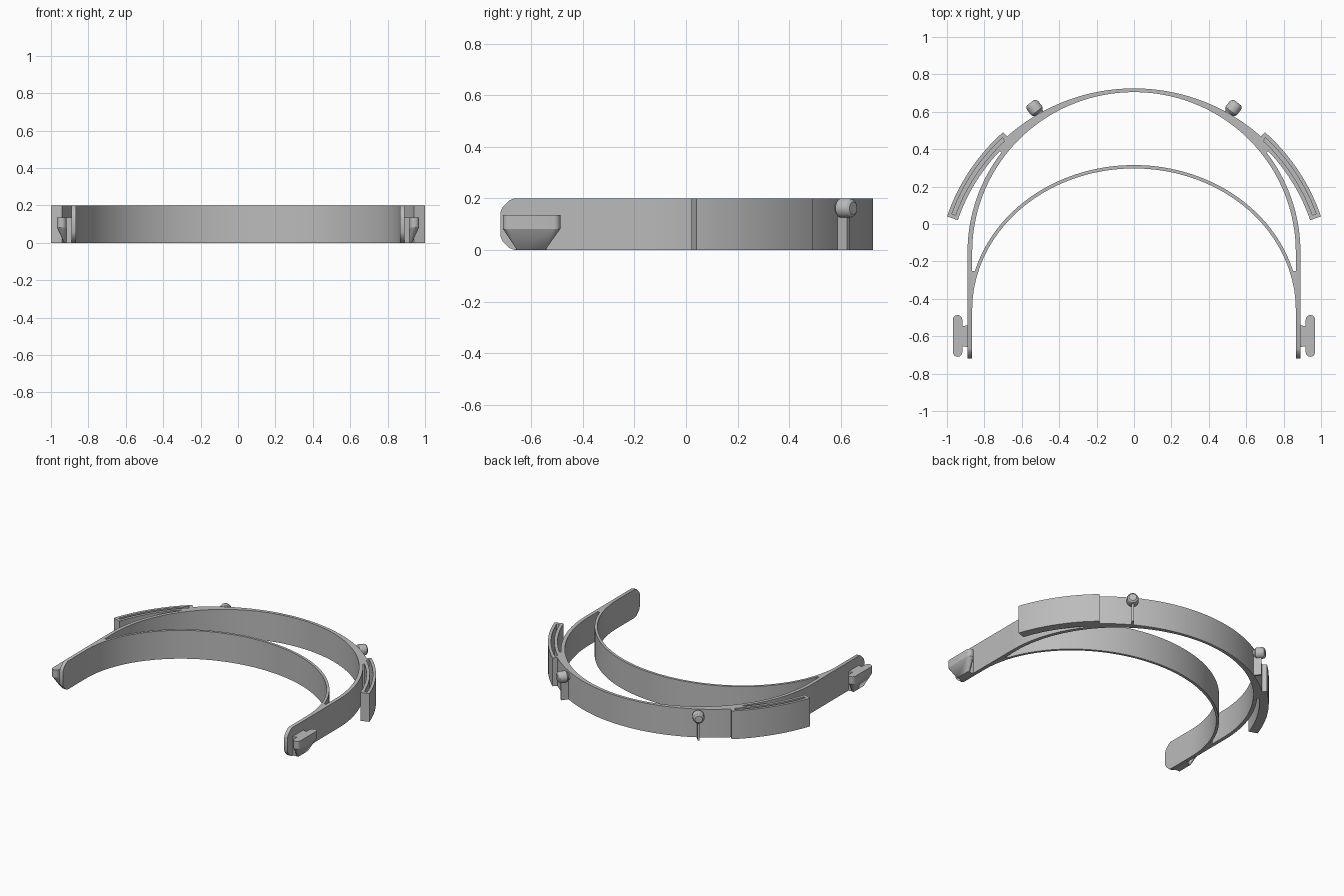
import bpy, bmesh, math
from math import sin, cos, radians
from mathutils import Vector, Matrix

H = 0.2                          # band height
C = Vector((0, -0.30))           # centre of the outer arc
old = bpy.data.objects.get("Cube")
if old:
    bpy.data.objects.remove(old, do_unlink=True)

grey = bpy.data.materials.new("plain grey")
grey.use_nodes = True
grey.diffuse_color = (0.5, 0.5, 0.5, 1)
grey.node_tree.nodes["Principled BSDF"].inputs["Base Color"].default_value = grey.diffuse_color


def finish(bm, name, mirror=False):
    bmesh.ops.remove_doubles(bm, verts=bm.verts, dist=1e-5)
    bmesh.ops.recalc_face_normals(bm, faces=bm.faces)
    me = bpy.data.meshes.new(name)
    bm.to_mesh(me)
    bm.free()
    me.materials.append(grey)
    ob = bpy.data.objects.new(name, me)
    bpy.context.collection.objects.link(ob)
    bpy.ops.object.select_all(action='DESELECT')
    ob.select_set(True)
    bpy.context.view_layer.objects.active = ob
    bpy.ops.object.shade_smooth_by_angle(angle=radians(30))
    if mirror:
        mod = ob.modifiers.new("Mirror", 'MIRROR')
        mod.use_mirror_merge = False
    return ob


def extrude(bm, faces, vec):
    res = bmesh.ops.extrude_face_region(bm, geom=faces)["geom"]
    bmesh.ops.translate(bm, vec=vec, verts=[g for g in res if isinstance(g, bmesh.types.BMVert)])
    return [g for g in res if isinstance(g, bmesh.types.BMFace)]


def strip(name, inner, outer, mirror=False):
    """Upright band between two plan curves."""
    bm = bmesh.new()
    a = [bm.verts.new((p[0], p[1], 0)) for p in inner]
    b = [bm.verts.new((p[0], p[1], 0)) for p in outer]
    faces = [bm.faces.new((a[i], b[i], b[i + 1], a[i + 1])) for i in range(len(a) - 1)]
    extrude(bm, faces, (0, 0, H))
    return finish(bm, name, mirror)


def prism(name, pts, vec, mirror=False):
    bm = bmesh.new()
    extrude(bm, [bm.faces.new([bm.verts.new(p) for p in pts])], vec)
    return finish(bm, name, mirror)


def ellipse(a, b, cy, t0, t1, n):
    ts = [radians(t0 + (t1 - t0) * i / n) for i in range(n + 1)]
    return [Vector((a * cos(t), cy + b * sin(t))) for t in ts]


def onto_circle(pts, r):
    return [C + (p - C).normalized() * r for p in pts]


# Outer front arc, thickening towards the sides
inner = ellipse(0.865, 0.855, -0.15, 40.5, 139.5, 72)
strip("outer_arc", inner, onto_circle(inner, 1.025))

# Bridge joining the arc, the side arm and the wing
inner = ellipse(0.865, 0.855, -0.15, 37, 42, 6)
strip("wing_bridge", inner, onto_circle(inner, 1.0), True)

# Curved side arm
strip("side_arm", ellipse(0.865, 0.855, -0.15, 0, 48, 32),
      ellipse(0.89, 0.88, -0.15, 0, 48, 32), True)

# Straight temple plate with clipped front corners
profile = [(-0.15, 0), (-0.665, 0), (-0.685, 0.008), (-0.712, 0.035), (-0.72, 0.055),
           (-0.72, 0.145), (-0.712, 0.165), (-0.685, 0.192), (-0.665, H), (-0.15, H)]
prism("temple_plate", [(0.865, y, z) for y, z in profile], (0.025, 0, 0), True)

# Inner forehead arc and the solid web at its ends
strip("forehead_arc", ellipse(0.865, 0.757, -0.46, 0, 180, 96),
      ellipse(0.883, 0.775, -0.46, 0, 180, 96))
web = ellipse(0.88, 0.772, -0.46, 2, 15.7, 8)
strip("arc_web", web, [(0.884, p.y) for p in web], True)

# Slotted wing: solid floor, then raised walls around the pocket
bm = bmesh.new()
radii = (0.995, 1.016, 1.036, 1.056)
angles = [18.8, 20] + [20 + 27.3 * i / 24 for i in range(1, 25)] + [48.5]
grid = [[bm.verts.new((r * cos(radians(a)), C.y + r * sin(radians(a)), 0)) for r in radii]
        for a in angles]
base = [bm.faces.new((grid[i][j], grid[i][j + 1], grid[i + 1][j + 1], grid[i + 1][j]))
        for i in range(len(angles) - 1) for j in range(3)]
top = extrude(bm, base, (0, 0, 0.03))


def in_pocket(f):
    d = f.calc_center_median().xy - C
    a = math.degrees(math.atan2(d.y, d.x))
    return 1.016 < d.length < 1.036 and 20 < a < 47.3


extrude(bm, [f for f in top if not in_pocket(f)], (0, 0, H - 0.03))
finish(bm, "slotted_wing", True)

# Strap clip: rounded bar, neck and tapered support
def bar_outline(z, r=0.025, cx=0.943, y0=-0.71, y1=-0.487):
    pts = []
    for cy, start in ((y1 - r, 0), (y0 + r, 180)):
        for i in range(13):
            t = radians(start + 15 * i)
            pts.append((cx + r * cos(t), cy + r * sin(t), z))
    return pts


prism("clip_bar", bar_outline(0.082), (0, 0, 0.053), True)
prism("clip_neck", [(0.885, -0.66, 0), (0.93, -0.65, 0), (0.93, -0.55, 0), (0.885, -0.54, 0)],
      (0, 0, 0.135), True)
bm = bmesh.new()
foot = [(x, y, z) for x in (0.918, 0.93) for y in (-0.655, -0.545) for z in (0, 0.02)]
for p in bar_outline(0.082) + foot:
    bm.verts.new(p)
bmesh.ops.convex_hull(bm, input=bm.verts)
finish(bm, "clip_support", True)

# Round peg on the outer arc, with a thin fin below it
axis = Vector((0.62, 0.785, 0)).normalized()
root = Vector((0.492, 0.57, 0.162))
bm = bmesh.new()
lathe = [(0, 0), (0.024, 0), (0.026, 0.03), (0.038, 0.042), (0.038, 0.08),
         (0.034, 0.092), (0.024, 0.1), (0, 0.1)]
vs = [bm.verts.new((r, 0, h)) for r, h in lathe]
es = [bm.edges.new(p) for p in zip(vs, vs[1:])]
bmesh.ops.spin(bm, geom=vs + es, cent=(0, 0, 0), axis=(0, 0, 1), angle=2 * math.pi, steps=32)
turn = Vector((0, 0, 1)).rotation_difference(axis).to_matrix().to_4x4()
bmesh.ops.transform(bm, matrix=Matrix.Translation(root) @ turn, verts=bm.verts)
finish(bm, "peg", True)

side = Vector((axis.y, -axis.x, 0)) * 0.007
foot = Vector((root.x, root.y, 0))
tip = foot + axis * 0.075
prism("peg_fin", [foot - side, foot + side, tip + side, tip - side], (0, 0, 0.14), True)
